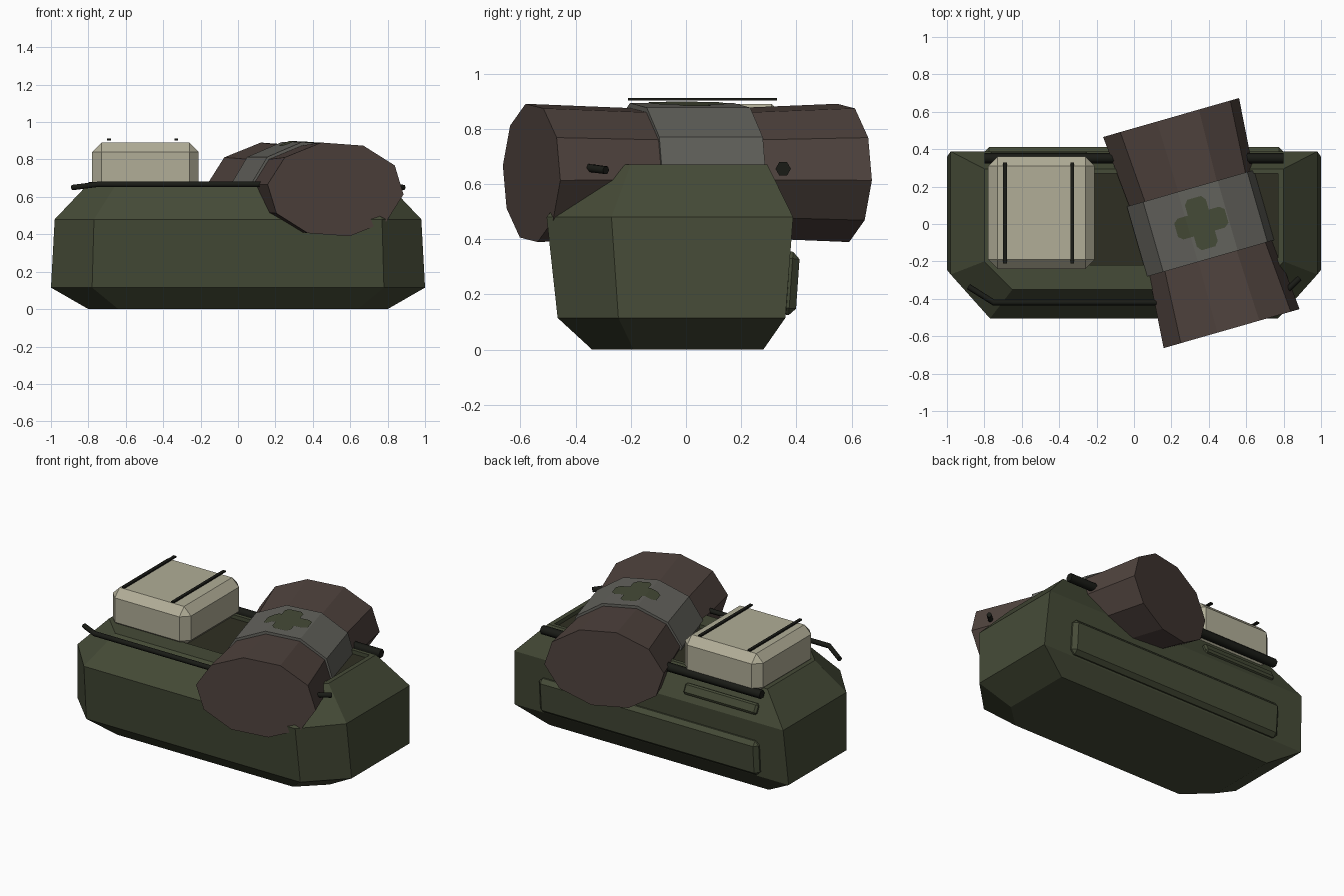
import bpy, bmesh, math
from mathutils import Matrix

if "Cube" in bpy.data.objects:
    bpy.data.objects.remove(bpy.data.objects["Cube"])


def mat(name, c):
    m = bpy.data.materials.new(name)
    m.diffuse_color = (*c, 1)
    m.use_nodes = True
    m.node_tree.nodes["Principled BSDF"].inputs["Base Color"].default_value = m.diffuse_color
    return m


GREEN = mat("olive green", (0.060, 0.070, 0.038))
DARK = mat("dark olive", (0.028, 0.028, 0.016))
BLACK = mat("strap black", (0.010, 0.011, 0.008))
BROWN = mat("blanket brown", (0.078, 0.055, 0.047))
GREY = mat("band grey", (0.125, 0.123, 0.108))
BEIGE = mat("box beige", (0.44, 0.42, 0.31))


def finish(name, bm, *mats):
    bmesh.ops.recalc_face_normals(bm, faces=bm.faces)
    me = bpy.data.meshes.new(name)
    bm.to_mesh(me)
    bm.free()
    for m in mats:
        me.materials.append(m)
    ob = bpy.data.objects.new(name, me)
    bpy.context.collection.objects.link(ob)
    return ob


def loft(rings):
    """Skin a list of closed rings and cap both ends."""
    bm = bmesh.new()
    vs = [[bm.verts.new(p) for p in r] for r in rings]
    n = len(rings[0])
    for a, b in zip(vs, vs[1:]):
        for i in range(n):
            j = (i + 1) % n
            bm.faces.new((a[i], a[j], b[j], b[i]))
    bm.faces.new(vs[0])
    bm.faces.new(vs[-1])
    return bm


def box(name, loc, size, material, bevel=0.0, rot_x=0.0):
    bm = bmesh.new()
    bmesh.ops.create_cube(bm, size=1, matrix=Matrix.Diagonal((*size, 1)))
    if bevel:
        bmesh.ops.bevel(bm, geom=bm.edges[:], offset=bevel, segments=1, affect='EDGES')
    ob = finish(name, bm, material)
    ob.location = loc
    ob.rotation_euler.x = rot_x
    return ob


def tube(name, pts, radius, material):
    cu = bpy.data.curves.new(name, 'CURVE')
    cu.dimensions = '3D'
    cu.bevel_depth = radius
    cu.bevel_resolution = 1
    cu.use_fill_caps = True
    sp = cu.splines.new('POLY')
    sp.points.add(len(pts) - 1)
    for p, co in zip(sp.points, pts):
        p.co = (*co, 1)
    cu.materials.append(material)
    ob = bpy.data.objects.new(name, cu)
    bpy.context.collection.objects.link(ob)


# Pack body: six-sided outline lofted upward, with a recessed dark top
def outline(z, x, xc, yf, yc, yb):
    return [(-x, yb, z), (-x, yc, z), (-xc, yf, z), (xc, yf, z), (x, yc, z), (x, yb, z)]


bm = loft([
    outline(0.0, 0.80, 0.64, -0.34, -0.19, 0.28),
    outline(0.115, 1.0, 0.78, -0.465, -0.245, 0.36),
    outline(0.48, 0.98, 0.77, -0.505, -0.27, 0.388),
    outline(0.67, 0.80, 0.65, -0.35, -0.20, 0.295),
    outline(0.67, 0.77, 0.73, -0.22, -0.18, 0.27),
    outline(0.645, 0.77, 0.73, -0.22, -0.18, 0.27),
])
bm.faces.ensure_lookup_table()
bm.faces[-1].material_index = 1
finish("pack_body", bm, GREEN, DARK)

# Raised panel on the back and small pouch on the back slope
box("back_panel", (0, 0.375, 0.24), (1.60, 0.06, 0.23), GREEN, 0.025, -0.07)
box("back_pouch", (-0.51, 0.355, 0.55), (0.53, 0.045, 0.07), GREEN, 0.012, 0.47)

# Rails along the front and back of the top
tube("front_rail", [(-0.885, -0.335, 0.65), (-0.75, -0.42, 0.667),
                    (0.75, -0.42, 0.667), (0.885, -0.29, 0.65)], 0.016, BLACK)
tube("back_rail", [(-0.80, 0.352, 0.655), (0.80, 0.352, 0.655)], 0.028, BLACK)

# Beige box with two straps
box("supply_box", (-0.495, 0.06, 0.76), (0.57, 0.60, 0.26), BEIGE, 0.05)
for i, x in enumerate((-0.69, -0.33)):
    box(f"box_strap_{i + 1}", (x, 0.06, 0.907), (0.02, 0.54, 0.009), BLACK)

# Bed roll: ten-sided oval cylinder pinched in the middle
ANGLES = [math.radians(-6 + 36 * i) for i in range(10)]
ROLL_AT, ROLL_TURN = (0.36, 0.005, 0.64), math.radians(16)


def oval(y, a, b):
    return [(a * math.cos(t), y, b * math.sin(t)) for t in ANGLES]


def place(ob):
    ob.location = ROLL_AT
    ob.rotation_euler.z = ROLL_TURN


place(finish("bed_roll", loft([oval(-0.587, 0.38, 0.256), oval(-0.19, 0.347, 0.24),
                               oval(0.19, 0.347, 0.24), oval(0.587, 0.38, 0.256)]), BROWN))
A, B = 0.36, 0.259
place(finish("roll_band", loft([oval(-0.195, A, B), oval(0.195, A, B)]), GREY))


# Cross plate that follows the facets on top of the band
def band_height(u):
    pts = sorted((p[0], p[2]) for p in oval(0, A, B) if p[2] > -0.04)
    for (u0, z0), (u1, z1) in zip(pts, pts[1:]):
        if u0 <= u <= u1:
            return z0 + (z1 - z0) * (u - u0) / (u1 - u0)
    return 0


bm = bmesh.new()
us = [-0.14, -0.115, A * math.cos(ANGLES[3]), -0.058, 0.058, 0.115, 0.14]
vs = [-0.14, -0.115, -0.058, 0.058, 0.115, 0.14]


def cross_vert(u, v):
    cu = u * 0.65 if abs(v) > 0.13 else u
    cv = v * 0.65 if abs(u) > 0.13 else v
    return bm.verts.new((cu, cv, band_height(cu) + 0.005))


for u0, u1 in zip(us, us[1:]):
    for v0, v1 in zip(vs, vs[1:]):
        if abs(u0 + u1) < 0.11 or abs(v0 + v1) < 0.11:
            bm.faces.new([cross_vert(*c) for c in ((u0, v0), (u1, v0), (u1, v1), (u0, v1))])
bmesh.ops.remove_doubles(bm, verts=bm.verts[:], dist=0.0005)
place(finish("band_cross", bm, GREEN))
